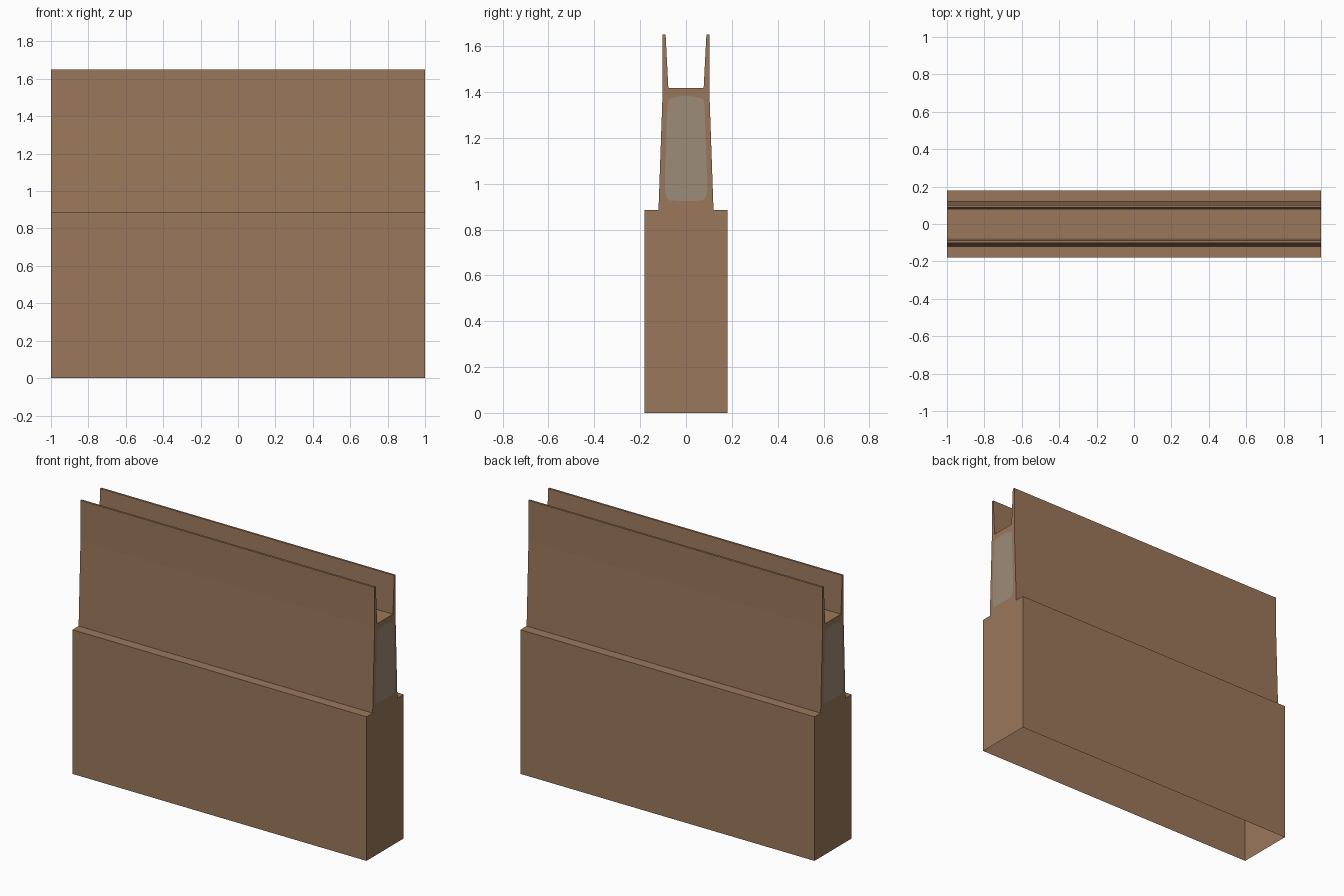
import bpy, bmesh

if "Cube" in bpy.data.objects:
    bpy.data.objects.remove(bpy.data.objects["Cube"])


def material(name, rgb):
    m = bpy.data.materials.new(name)
    m.diffuse_color = (*rgb, 1.0)
    m.use_nodes = True
    m.node_tree.nodes["Principled BSDF"].inputs["Base Color"].default_value = m.diffuse_color
    return m


def mirrored(half):
    """Right half (bottom to top) -> full counter-clockwise outline in y, z."""
    return half + [(-y, z) for y, z in reversed(half)]


def finish(bm, name, mat):
    me = bpy.data.meshes.new(name)
    bm.to_mesh(me)
    bm.free()
    me.materials.append(mat)
    ob = bpy.data.objects.new(name, me)
    bpy.context.collection.objects.link(ob)
    return ob


brown = material("warm_brown", (0.323, 0.186, 0.105))
grey = material("stone_grey", (0.333, 0.262, 0.188))

# Wall section: wide base, tapered upper wall, two thin fins around a channel
wall = mirrored([(0.18, 0), (0.18, 0.885), (0.12, 0.885), (0.102, 1.40),
                 (0.102, 1.65), (0.089, 1.65), (0.077, 1.417)])
L = 0.999
bm = bmesh.new()
a = [bm.verts.new((-L, y, z)) for y, z in wall]
b = [bm.verts.new((L, y, z)) for y, z in wall]
n = len(wall)
for i in range(n - 1):            # last segment is the open underside
    bm.faces.new((a[i], a[i + 1], b[i + 1], b[i]))
bm.faces.new(b)
bm.faces.new(a[::-1])
bm.normal_update()
finish(bm, "wall_body", brown)

# Rounded grey core patch on each end
patch = mirrored([(0.03, 0.925), (0.07, 0.926), (0.084, 0.935), (0.092, 0.965),
                  (0.092, 1.02), (0.081, 1.34), (0.075, 1.368), (0.06, 1.374),
                  (0.02, 1.382)])
for side, name in ((1, "right_end_core"), (-1, "left_end_core")):
    bm = bmesh.new()
    vs = [bm.verts.new((side, y, z)) for y, z in patch]
    bm.faces.new(vs if side > 0 else vs[::-1])
    finish(bm, name, grey)
